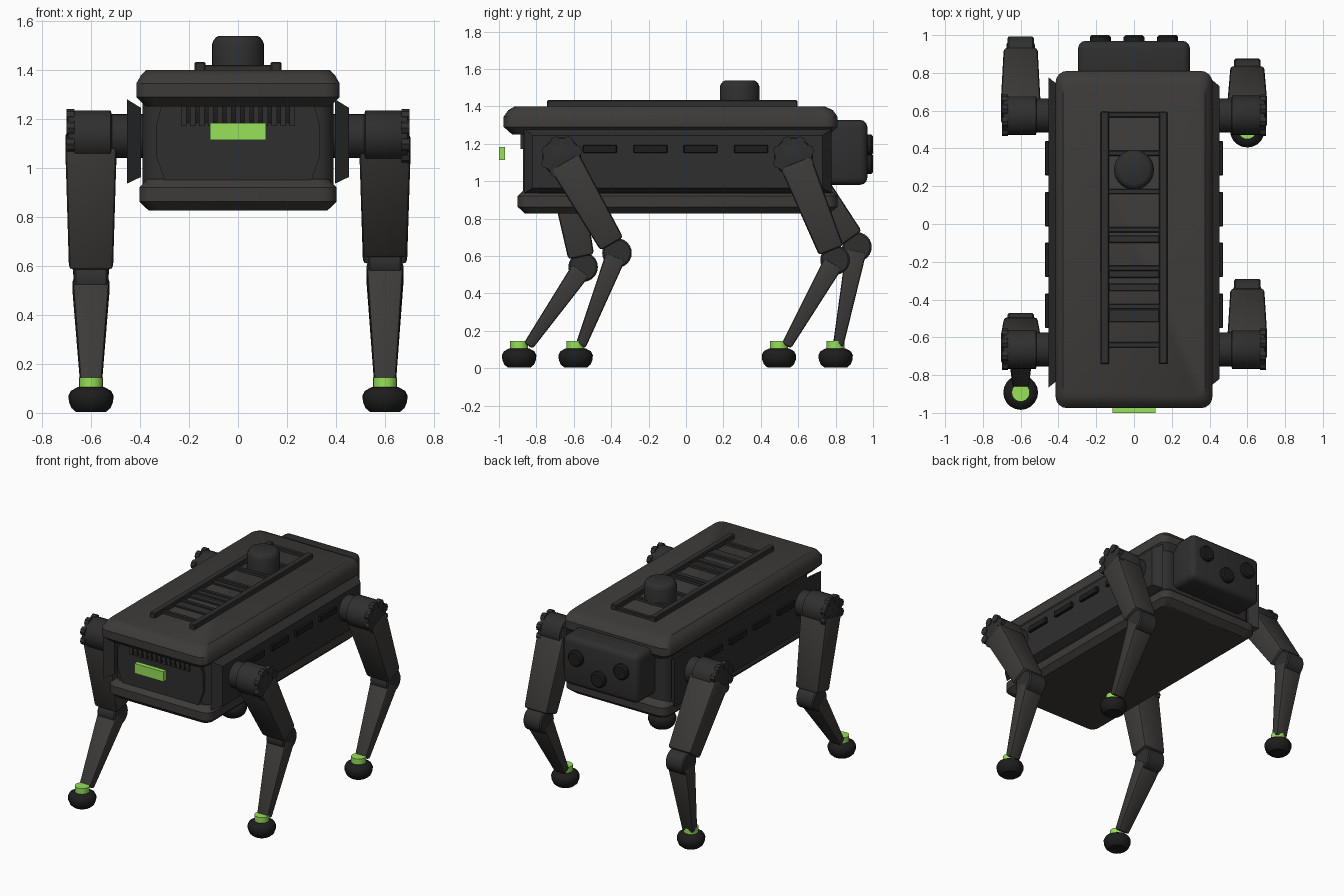
import bpy, bmesh, math
from mathutils import Matrix, Vector

if "Cube" in bpy.data.objects:
    bpy.data.objects.remove(bpy.data.objects["Cube"])


def material(name, r, g, b):
    m = bpy.data.materials.new(name)
    m.diffuse_color = (r, g, b, 1)
    m.use_nodes = True
    m.node_tree.nodes["Principled BSDF"].inputs["Base Color"].default_value = m.diffuse_color
    return m


SHELL = material("warm dark shell", 0.046, 0.043, 0.041)
DARK = material("dark metal", 0.028, 0.028, 0.029)
RUBBER = material("black rubber", 0.012, 0.012, 0.012)
GREEN = material("green accent", 0.31, 0.75, 0.10)


def finish(name, bm, mat, bevel=0, seg=2, angle=35):
    bmesh.ops.recalc_face_normals(bm, faces=bm.faces[:])
    if bevel:
        bmesh.ops.bevel(bm, geom=bm.edges[:], offset=bevel, segments=seg,
                        profile=0.5, affect='EDGES', clamp_overlap=True)
    me = bpy.data.meshes.new(name)
    bm.to_mesh(me)
    bm.free()
    ob = bpy.data.objects.new(name, me)
    bpy.context.collection.objects.link(ob)
    me.materials.append(mat)
    bpy.ops.object.select_all(action='DESELECT')
    ob.select_set(True)
    bpy.context.view_layer.objects.active = ob
    bpy.ops.object.shade_smooth_by_angle(angle=math.radians(angle))
    return ob


def loft(name, rings, mat, **kw):
    bm = bmesh.new()
    loops = [[bm.verts.new(p) for p in ring] for ring in rings]
    n = len(loops[0])
    for a, b in zip(loops, loops[1:]):
        for i in range(n):
            j = (i + 1) % n
            bm.faces.new((a[i], a[j], b[j], b[i]))
    bm.faces.new(loops[0])
    bm.faces.new(loops[-1])
    return finish(name, bm, mat, **kw)


def box(name, x0, x1, y0, y1, z0, z1, mat, bevel=0, seg=2):
    rings = [[(x0, y0, z), (x1, y0, z), (x1, y1, z), (x0, y1, z)] for z in (z0, z1)]
    return loft(name, rings, mat, bevel=bevel, seg=seg)


def rounded(hx, y0, y1, z, r, n=4):
    pts = []
    for cx, cy, a0 in ((hx - r, y1 - r, 0), (r - hx, y1 - r, 90),
                       (r - hx, y0 + r, 180), (hx - r, y0 + r, 270)):
        for k in range(n + 1):
            a = math.radians(a0 + 90 * k / n)
            pts.append((cx + r * math.cos(a), cy + r * math.sin(a), z))
    return pts


def lathe(name, centre, axis, profile, mat, n=24):
    """profile is (distance along axis, radius) pairs"""
    rot = Vector((0, 0, 1)).rotation_difference(Vector(axis)).to_matrix().to_4x4()
    m = Matrix.Translation(centre) @ rot
    rings = [[m @ Vector((r * math.cos(2 * math.pi * i / n), r * math.sin(2 * math.pi * i / n), h))
              for i in range(n)] for h, r in profile]
    return loft(name, rings, mat)


def limb(name, x, a, b, size_a, size_b, mat, bevel):
    """tapered bar in the yz plane, sizes are (half x, half thickness)"""
    d = (Vector(b) - Vector(a)).normalized()
    nrm = Vector((-d.y, d.x))
    rings = []
    for p, (hx, hn) in ((Vector(a), size_a), (Vector(b), size_b)):
        rings.append([(x + i * hx, *(p + nrm * j * hn)) for i, j in ((-1, -1), (1, -1), (1, 1), (-1, 1))])
    loft(name, rings, mat, bevel=bevel)


# Body shells and core
loft("top_cover", [rounded(.375, -.93, .77, 1.25, .05), rounded(.415, -.975, .81, 1.29, .06),
                   rounded(.415, -.975, .81, 1.345, .06), rounded(.395, -.95, .785, 1.38, .055),
                   rounded(.375, -.915, .74, 1.40, .05)], SHELL)
loft("belly_plate", [rounded(.365, -.86, .765, .826, .05), rounded(.403, -.90, .81, .863, .06),
                     rounded(.403, -.90, .81, .92, .06), rounded(.37, -.865, .77, .955, .05)], SHELL)
loft("body_core", [rounded(.39, -.85, .77, z, .07) for z in (.93, 1.28)], DARK)

# Front panel with chamfered outline
outline = [(-.30, .95), (.30, .95), (.335, 1.05), (.335, 1.17), (.31, 1.26),
           (-.31, 1.26), (-.335, 1.17), (-.335, 1.05)]
loft("front_panel", [[(x, y, z) for x, z in outline] for y in (-.80, -.872)], DARK)
box("front_grille", -.235, .235, -.878, -.80, 1.175, 1.265, RUBBER, .02)
for i in range(13):
    x = (i - 6) * .037
    box("grille_fin", x - .011, x + .011, -.885, -.85, 1.172, 1.26, DARK)
box("front_lamp", -.114, .114, -1.0, -.968, 1.114, 1.184, GREEN)

# Side panels, both narrowing towards +x, with raised vents
for x0 in (-.453, .396):
    rings = [[(x, y0, z0), (x, y1, z0), (x, y1, z1), (x, y0, z1)] for x, y0, y1, z0, z1 in
             ((x0, -.866, .777, .936, 1.28), (x0 + .057, -.82, .73, .963, 1.245))]
    loft("side_panel", rings, DARK)
for s in (-1, 1):
    for y in (-.46, -.19, .078, .348):
        xs = sorted((s * .43, s * .472))
        box("side_vent", *xs, y - .091, y + .091, 1.15, 1.194, RUBBER, .004, 1)

# Rear sensor head with three lenses
box("sensor_head", -.296, .296, .72, .97, .98, 1.328, DARK, .04, 3)
for x, z in ((-.178, 1.195), (0, 1.093), (.178, 1.195)):
    lathe("lens", (x, .95, z), (0, 1, 0), [(0, .055), (.04, .055), (.05, .045)], RUBBER)

# Ladder rack on the back
for s in (-1, 1):
    xs = sorted((s * .133, s * .177))
    box("rack_rail", *xs, -.742, .595, 1.39, 1.433, DARK, .005, 1)
for i in range(7):
    y = .578 - i * .203
    box("rack_rung", -.14, .14, y - .014, y + .014, 1.39, 1.42, DARK, .004, 1)
for y in (-.08, -.265, -.335, -.47, -.50):
    box("rack_slat", -.135, .135, y - .02, y + .02, 1.39, 1.412, DARK, .004, 1)

# Round scanner on top
lathe("scanner", (0, .287, 1.39), (0, 0, 1),
      [(0, .106), (.115, .106), (.13, .10), (.143, .09), (.149, .078)], DARK, 28)

# Legs: side, hip y, knee (y, z), foot y
HIP_Z = 1.13
for s, hip_y, knee, foot_y in ((1, -.664, (-.369, .616), -.59), (-1, -.664, (-.55, .541), -.892),
                               (1, .575, (.797, .578), .497), (-1, .575, (.914, .648), .80)):
    x = s * .6
    hip, kn, ft = Vector((hip_y, HIP_Z)), Vector(knee), Vector((foot_y, .05))
    out = (s, 0, 0)
    lathe("hip_motor", (0, hip_y, HIP_Z), out,
          [(.39, .09), (.515, .09), (.52, .104), (.665, .104), (.675, .098)], DARK)
    lathe("hip_cap", (0, hip_y, HIP_Z), out, [(.66, .10), (.69, .10), (.695, .092)], DARK)
    for k in range(8):
        a = math.pi * (k + .5) / 4
        lathe("hip_bolt", (0, hip_y + .086 * math.cos(a), HIP_Z + .086 * math.sin(a)), out,
              [(.668, .03), (.70, .03)], DARK, 8)
    d = (kn - hip).normalized()
    limb("thigh", x, hip + d * .03, kn - d * .055, (.105, .088), (.09, .07), SHELL, .018)
    lathe("knee", (x, *kn), (1, 0, 0), [(-.07, .07), (-.062, .079), (.062, .079), (.07, .07)], DARK)
    e = (ft - kn).normalized()
    ankle = kn + e * ((kn.y - .12) / -e.y)
    limb("shin", x, kn + e * .02, ankle, (.076, .055), (.044, .028), SHELL, .013)
    lathe("ankle_collar", (x, foot_y, 0), (0, 0, 1), [(.09, .048), (.145, .048)], GREEN)
    lathe("foot", (x, foot_y, 0), (0, 0, 1),
          [(.003, .06), (.02, .08), (.045, .09), (.07, .092), (.09, .082), (.105, .055)], RUBBER, 20)
